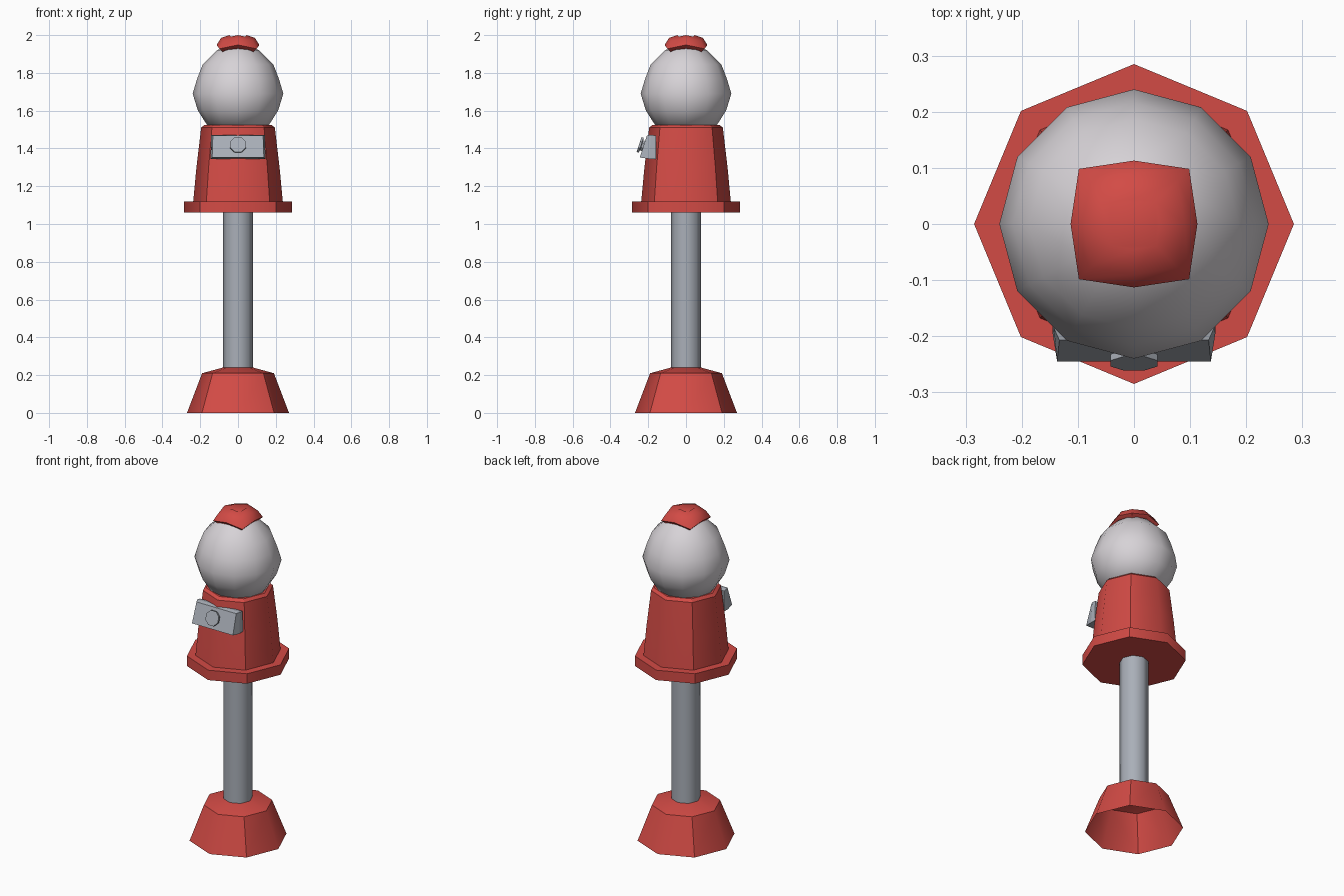
import bpy, bmesh, math
from mathutils import Vector, Matrix

if "Cube" in bpy.data.objects:
    bpy.data.objects.remove(bpy.data.objects["Cube"])


def material(name, rgb):
    m = bpy.data.materials.new(name)
    m.diffuse_color = (*rgb, 1)
    m.use_nodes = True
    m.node_tree.nodes["Principled BSDF"].inputs["Base Color"].default_value = m.diffuse_color
    return m


RED = material("red paint", (0.65, 0.07, 0.06))
GLASS = material("pale glass", (0.68, 0.65, 0.68))
STEEL = material("grey metal", (0.40, 0.43, 0.48))


def finish(name, bm, mat, angle=30, axis_soft=False):
    """Mark creases and make the object."""
    bm.normal_update()
    for f in bm.faces:
        f.smooth = True
    for e in bm.edges:
        on_axis = axis_soft and all(min(abs(v.co.x), abs(v.co.y)) < 1e-4 for v in e.verts)
        crease = len(e.link_faces) == 2 and e.calc_face_angle(0) > math.radians(angle)
        e.smooth = not crease or on_axis
    me = bpy.data.meshes.new(name)
    bm.to_mesh(me)
    bm.free()
    me.materials.append(mat)
    ob = bpy.data.objects.new(name, me)
    bpy.context.collection.objects.link(ob)
    return ob


def lathe(name, profile, n, mat, angle=30, bottom=True, top=True,
          axis_soft=False, diag=1.0, drop=0.0, matrix=None):
    """Turn (radius, z) points, low to high; diag widens and drop lowers odd corners."""
    bm = bmesh.new()
    rings = []
    for r, z in profile:
        ring = []
        for k in range(n):
            a = math.tau * k / n
            s = r * (diag if k % 2 else 1)
            ring.append(bm.verts.new((s * math.cos(a), s * math.sin(a),
                                      z - (drop * r if k % 2 else 0))))
        rings.append(ring)
    for lo, hi in zip(rings, rings[1:]):
        for k in range(n):
            j = (k + 1) % n
            bm.faces.new((lo[k], lo[j], hi[j], hi[k]))
    if bottom:
        bm.faces.new(rings[0][::-1])
    if top:
        bm.faces.new(rings[-1])
    if matrix:
        bm.transform(matrix)
    return finish(name, bm, mat, angle, axis_soft)


# Hollow foot and pole
lathe("foot", [(0.27, 0.0), (0.19, 0.21), (0.08, 0.24)], 8, RED,
      bottom=False, axis_soft=True)
lathe("pole", [(0.08, 0.22), (0.08, 1.07)], 8, STEEL, angle=50)

# Flange and tapered body
lathe("flange", [(0.285, 1.06), (0.285, 1.12)], 8, RED, axis_soft=True)
lathe("body", [(0.237, 1.12), (0.22, 1.30), (0.195, 1.51), (0.178, 1.525)], 8, RED,
      axis_soft=True)

# Globe and its lid
lathe("globe", [(0.155, 1.51), (0.213, 1.602), (0.24, 1.69), (0.216, 1.77),
                (0.187, 1.845), (0.11, 1.92), (0.05, 1.95)], 12, GLASS, angle=60)
lathe("lid", [(0.09, 1.925), (0.113, 1.948), (0.09, 1.985), (0.045, 2.0)], 8, RED,
      angle=60, diag=1.23, drop=0.18)

# Coin plate: a wedge with a leaning front
bm = bmesh.new()
loops = []
for wide_low, wide_high, y_low, y_high, z_low, z_high in (
        (0.145, 0.143, -0.160, -0.160, 1.345, 1.468),
        (0.145, 0.143, -0.195, -0.185, 1.345, 1.472),
        (0.137, 0.133, -0.245, -0.207, 1.352, 1.468)):
    loops.append([bm.verts.new(c) for c in (
        (-wide_low, y_low, z_low), (wide_low, y_low, z_low),
        (wide_high, y_high, z_high), (-wide_high, y_high, z_high))])
for a, b in zip(loops, loops[1:]):
    for k in range(4):
        j = (k + 1) % 4
        bm.faces.new((a[k], a[j], b[j], b[k]))
bm.faces.new(loops[0][::-1])
bm.faces.new(loops[-1])
bmesh.ops.recalc_face_normals(bm, faces=bm.faces)
finish("coin_plate", bm, STEEL, angle=10)

# Knob on a short stem, square to the leaning front
normal = Vector((0, -0.95, 0.31)).normalized()
turn = normal.to_track_quat('Z', 'Y').to_matrix().to_4x4()
place = Matrix.Translation((0, -0.222, 1.412)) @ turn @ Matrix.Rotation(math.pi / 8, 4, 'Z')
lathe("knob", [(0.03, -0.01), (0.03, 0.014), (0.045, 0.016), (0.045, 0.028)], 8, STEEL,
      matrix=place)
